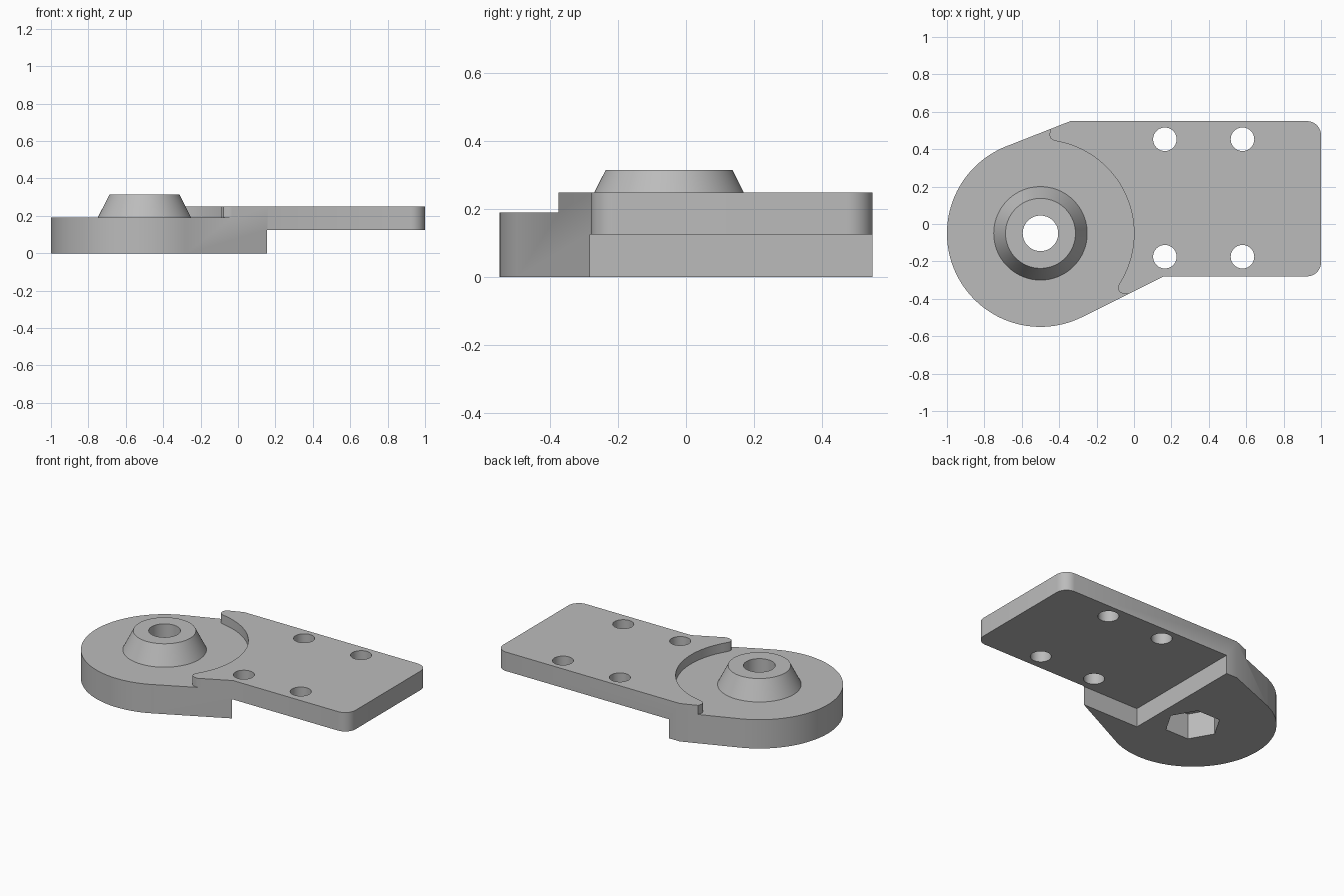
import bpy, bmesh
from math import cos, sin, radians, pi
from mathutils import Vector

if "Cube" in bpy.data.objects:
    bpy.data.objects.remove(bpy.data.objects["Cube"], do_unlink=True)

grey = bpy.data.materials.new("plain grey")
grey.use_nodes = True
COLOUR = (0.5, 0.5, 0.5, 1)
grey.diffuse_color = COLOUR
grey.node_tree.nodes["Principled BSDF"].inputs["Base Color"].default_value = COLOUR

HUB = Vector((-0.5, -0.05))      # centre of the round end
HUB_R = 0.5


def arc(centre, r, start, end, n):
    """Points on an arc, angles in degrees."""
    angles = [radians(start + (end - start) * i / n) for i in range(n + 1)]
    return [(centre[0] + r * cos(a), centre[1] + r * sin(a)) for a in angles]


def loft(name, rings):
    """Solid through a stack of (outline, height) rings with capped ends."""
    bm = bmesh.new()
    loops = [[bm.verts.new((x, y, z)) for x, y in pts] for pts, z in rings]
    n = len(loops[0])
    for low, high in zip(loops, loops[1:]):
        for i in range(n):
            j = (i + 1) % n
            bm.faces.new((low[i], low[j], high[j], high[i]))
    bm.faces.new(loops[0][::-1])
    bm.faces.new(loops[-1])
    bmesh.ops.recalc_face_normals(bm, faces=bm.faces)
    mesh = bpy.data.meshes.new(name)
    bm.to_mesh(mesh)
    bm.free()
    mesh.materials.append(grey)
    obj = bpy.data.objects.new(name, mesh)
    bpy.context.collection.objects.link(obj)
    return obj


def prism(name, pts, z0, z1):
    return loft(name, [(pts, z0), (pts, z1)])


def circle(centre, r, n):
    return arc(centre, r, 0, 360 - 360 / n, n - 1)


def combine(target, tool, operation):
    """Apply a boolean and discard the tool."""
    tool.hide_render = True
    mod = target.modifiers.new(tool.name, "BOOLEAN")
    mod.operation, mod.solver, mod.object = operation, "EXACT", tool
    bpy.context.view_layer.objects.active = target
    bpy.ops.object.modifier_apply(modifier=mod.name)
    bpy.data.objects.remove(tool, do_unlink=True)


# Bracket body: round end blended by tangents into a rounded rectangle
RIGHT, FRONT, BACK, CORNER = 1.0, -0.28, 0.55, 0.075
outline = (arc(HUB, HUB_R, 112, 296.5, 72)
           + [(0.16, FRONT)]
           + arc((RIGHT - CORNER, FRONT + CORNER), CORNER, -90, 0, 10)
           + arc((RIGHT - CORNER, BACK - CORNER), CORNER, 0, 90, 10)
           + [(-0.34, BACK)])
bracket = prism("bracket_body", outline, 0, 0.25)

# Lowered round seat, leaving two rounded tips on the raised plate
recess = (arc(HUB, HUB_R, -29, 79, 60)
          + [(-0.43, 0.447), (-0.446, 0.458), (-0.453, 0.478), (-0.445, 0.508),
             (-0.4, 0.7), (-1.1, 0.7), (-1.1, -0.65), (-0.02, -0.65),
             (-0.03, -0.375), (-0.055, -0.374), (-0.077, -0.364),
             (-0.087, -0.345), (-0.08, -0.322)])
combine(bracket, prism("seat_cutter", recess, 0.19, 0.5), "DIFFERENCE")

# Rectangular step under the plate
step = [(-0.26, FRONT - 0.003), (1.2, FRONT - 0.003), (1.2, 0.8), (-0.26, 0.8)]
combine(bracket, prism("step_cutter", step, -0.2, 0.125), "DIFFERENCE")

# Tapered boss
base, top = circle(HUB, 0.25, 96), circle(HUB, 0.187, 96)
combine(bracket, loft("boss", [(base, 0.15), (base, 0.19), (top, 0.315)]), "UNION")

# Boss bore and hexagonal nut pocket
combine(bracket, prism("bore_cutter", circle(HUB, 0.095, 64), -0.2, 0.5), "DIFFERENCE")
combine(bracket, prism("nut_cutter", circle(HUB, 0.17, 6), -0.2, 0.17), "DIFFERENCE")

# Four mounting holes
for x in (0.165, 0.58):
    for y in (-0.175, 0.453):
        hole = prism("hole_cutter", circle((x, y), 0.063, 40), -0.2, 0.5)
        combine(bracket, hole, "DIFFERENCE")

# Smooth the curved walls, keep the edges crisp
bpy.ops.object.select_all(action="DESELECT")
bracket.select_set(True)
bpy.context.view_layer.objects.active = bracket
bpy.ops.object.shade_smooth_by_angle(angle=pi / 6)
